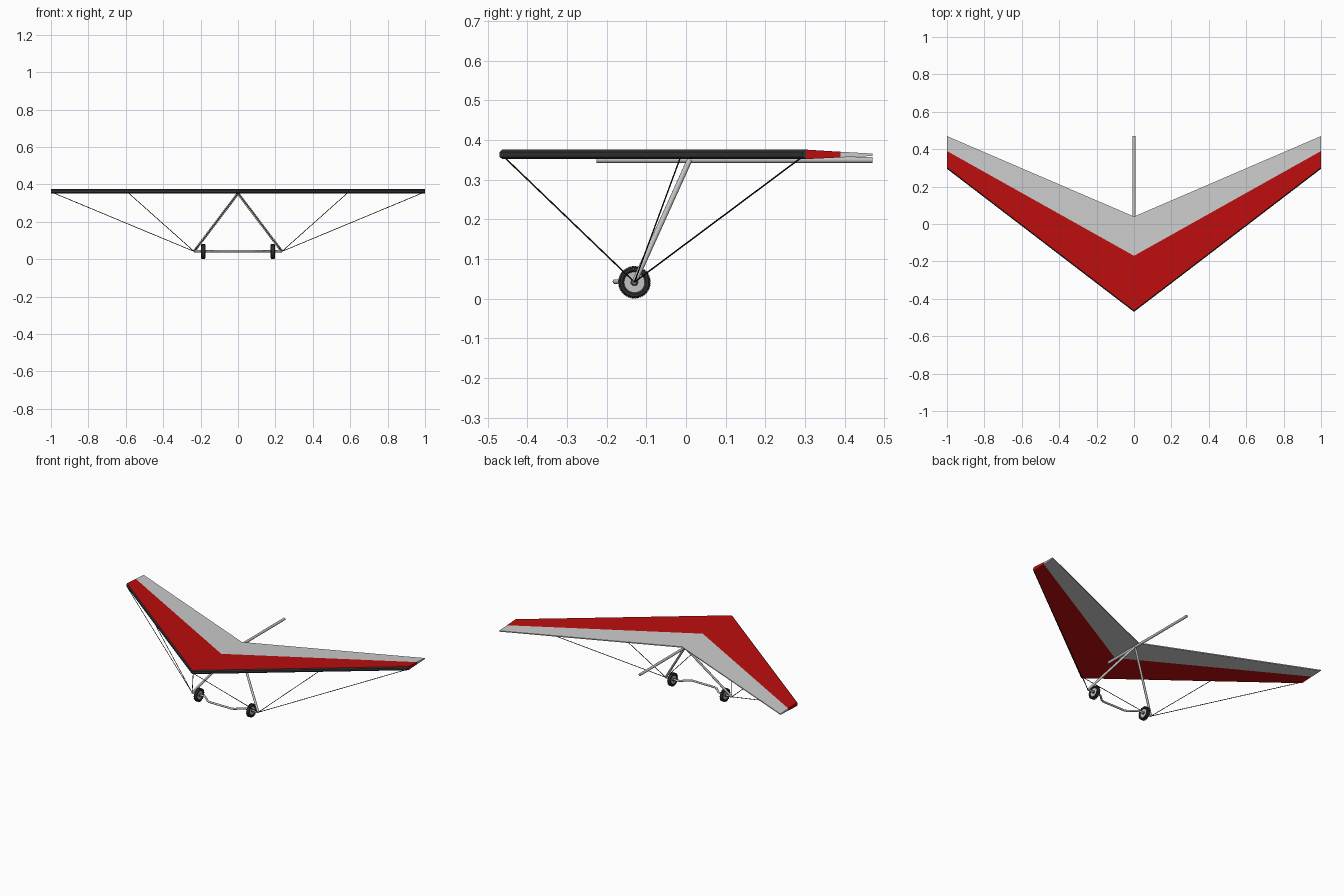
import bpy, bmesh, math
from mathutils import Vector, Matrix

if "Cube" in bpy.data.objects:
    bpy.data.objects.remove(bpy.data.objects["Cube"])


def material(name, col):
    m = bpy.data.materials.new(name)
    m.diffuse_color = (*col, 1)
    m.use_nodes = True
    m.node_tree.nodes["Principled BSDF"].inputs["Base Color"].default_value = m.diffuse_color
    return m


RED = material("sail red", (0.50, 0.004, 0.004))
PALE = material("sail pale grey", (0.60, 0.60, 0.60))
DARK = material("leading edge charcoal", (0.035, 0.035, 0.035))
METAL = material("tube grey", (0.55, 0.55, 0.55))
RUBBER = material("tyre black", (0.03, 0.03, 0.03))
WIRE = material("wire black", (0.012, 0.012, 0.012))


def finish(bm, name, mats, smooth=True):
    bmesh.ops.recalc_face_normals(bm, faces=bm.faces)
    me = bpy.data.meshes.new(name)
    bm.to_mesh(me)
    bm.free()
    ob = bpy.data.objects.new(name, me)
    bpy.context.collection.objects.link(ob)
    for m in mats:
        me.materials.append(m)
    if smooth:
        bpy.ops.object.select_all(action='DESELECT')
        ob.select_set(True)
        bpy.context.view_layer.objects.active = ob
        bpy.ops.object.shade_smooth_by_angle(angle=math.radians(40))
    return ob


def tube(name, pts, r, mat, sides=12):
    """Sweep a round section along a polyline with mitred rings."""
    pts = [Vector(p) for p in pts]
    bm = bmesh.new()
    rings = []
    for i, p in enumerate(pts):
        a = pts[max(i - 1, 0)]
        b = pts[min(i + 1, len(pts) - 1)]
        d = (b - a).normalized()
        u = d.cross(Vector((0, 0, 1))).normalized()
        v = u.cross(d)
        rings.append([bm.verts.new(p + r * (math.cos(t) * u + math.sin(t) * v))
                      for t in (2 * math.pi * k / sides for k in range(sides))])
    for A, B in zip(rings, rings[1:]):
        for k in range(sides):
            n = (k + 1) % sides
            bm.faces.new((A[k], A[n], B[n], B[k]))
    bm.faces.new(rings[0])
    bm.faces.new(rings[-1])
    return finish(bm, name, [mat])


def lathe(name, profile, centre, mat, segs=32, lugs=0):
    """Closed profile of (x, radius) points spun about the x axis."""
    bm = bmesh.new()
    rings = [[bm.verts.new((x, r * math.cos(t), r * math.sin(t))) for x, r in profile]
             for t in (2 * math.pi * k / segs for k in range(segs))]
    n = len(profile)
    for k in range(segs):
        A, B = rings[k], rings[(k + 1) % segs]
        for j in range(n):
            m = (j + 1) % n
            bm.faces.new((A[j], A[m], B[m], B[j]))
    # tread blocks
    for k in range(lugs):
        for s in (-1, 1):
            rot = Matrix.Rotation(2 * math.pi * (k + 0.25 * s) / lugs, 4, 'X')
            bmesh.ops.create_cube(bm, size=1, matrix=rot @ Matrix.Translation(
                (s * 0.0055, 0, 0.0375)) @ Matrix.Diagonal((0.009, 0.005, 0.007, 1)))
    bmesh.ops.translate(bm, verts=bm.verts, vec=centre)
    return finish(bm, name, [mat])


# swept sail: sections at left tip, centre and right tip
def section(bm, x, le, split, te):
    f = (split - le) / (te - le)
    zt, zb = 0.376 - 0.010 * f, 0.352 + 0.008 * f
    loop = [(te, 0.366), (split, zt), (le + 0.007, 0.376), (le, 0.370),
            (le, 0.358), (le + 0.007, 0.352), (split, zb), (te, 0.360)]
    return [bm.verts.new((x, y, z)) for y, z in loop]


bm = bmesh.new()
secs = [section(bm, -1, 0.295, 0.39, 0.47),
        section(bm, 0, -0.47, -0.17, 0.04),
        section(bm, 1, 0.295, 0.39, 0.47)]
strip_colour = [1, 0, 2, 2, 2, 0, 1, 1]     # 0 red, 1 pale, 2 dark edge
for A, B in zip(secs, secs[1:]):
    for j in range(8):
        k = (j + 1) % 8
        bm.faces.new((A[j], A[k], B[k], B[j])).material_index = strip_colour[j]
for S in (secs[0], secs[2]):                # tip caps
    for j, c in ((0, 1), (1, 0), (2, 2)):
        bm.faces.new((S[j], S[j + 1], S[6 - j], S[7 - j])).material_index = c
finish(bm, "sail", [RED, PALE, DARK], smooth=False)

# keel tube
tube("keel", [(0, -0.225, 0.350), (0, 0.47, 0.350)], 0.008, METAL)

# bent control bar
half = [(0.235, -0.13, 0.043), (0.15, -0.13, 0.043), (0.135, -0.137, 0.043),
        (0.095, -0.173, 0.043), (0.078, -0.179, 0.043)]
tube("control_bar", half + [(-x, y, z) for x, y, z in reversed(half)], 0.006, METAL)

for s, side in ((-1, "left"), (1, "right")):
    corner = (s * 0.235, -0.13, 0.042)
    # upright
    tube(side + "_upright", [corner, (0, 0.01, 0.352)], 0.007, METAL)
    # bracing wires
    for n, end in (("nose", (0, -0.455, 0.354)),
                   ("middle", (s * 0.585, -0.015, 0.354)),
                   ("tip", (s * 0.985, 0.288, 0.354))):
        tube(f"{side}_{n}_wire", [corner, end], 0.0019, WIRE, 6)
    # wheel: tyre, hub disc and axle cap
    c = (s * 0.186, -0.13, 0.0415)
    lathe(side + "_tyre", [(-0.007, 0.026), (-0.011, 0.030), (-0.011, 0.036), (-0.007, 0.0395),
                           (0.007, 0.0395), (0.011, 0.036), (0.011, 0.030), (0.007, 0.026)],
          c, RUBBER, lugs=20)
    lathe(side + "_hub", [(-0.007, 0.005), (-0.007, 0.027), (0.007, 0.027), (0.007, 0.005)],
          c, METAL)
    lathe(side + "_axle_cap", [(-0.010, 0.004), (-0.010, 0.010), (0.010, 0.010), (0.010, 0.004)],
          c, RUBBER, 16)
